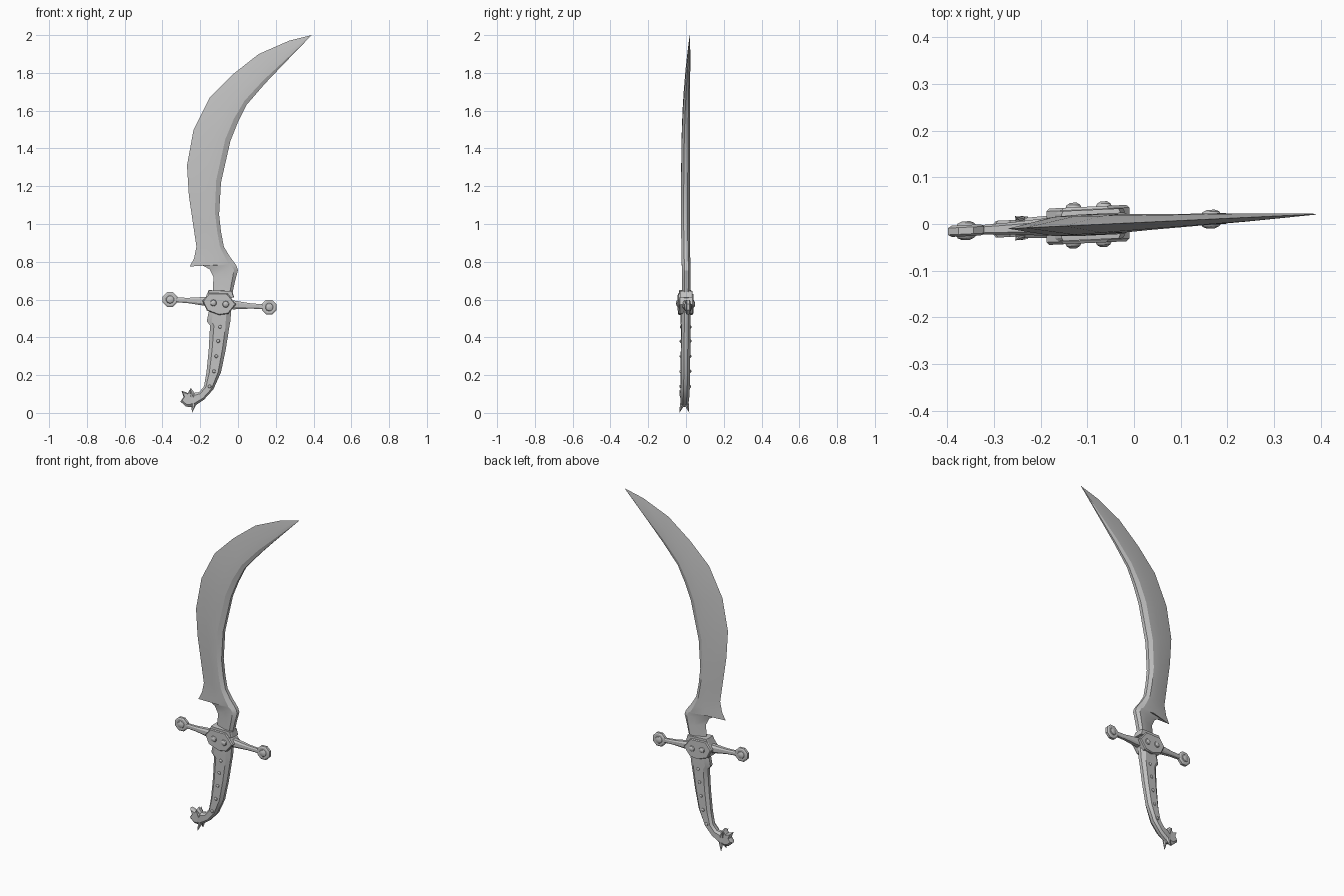
import bpy, bmesh, math
from mathutils import Vector, Matrix

cube = bpy.data.objects.get("Cube")
if cube:
    bpy.data.objects.remove(cube, do_unlink=True)

steel = bpy.data.materials.new("grey_steel")
steel.use_nodes = True
GREY = (0.55, 0.55, 0.55, 1)
steel.diffuse_color = GREY
steel.node_tree.nodes["Principled BSDF"].inputs["Base Color"].default_value = GREY


def finish(name, bm, angle=30):
    """Turn a bmesh into an object, with the whole sword's slight turn in plan."""
    bmesh.ops.recalc_face_normals(bm, faces=bm.faces)
    for v in bm.verts:
        v.co.y += 0.047 * (v.co.x + 0.1) - 0.002
    mesh = bpy.data.meshes.new(name)
    bm.to_mesh(mesh)
    bm.free()
    mesh.materials.append(steel)
    ob = bpy.data.objects.new(name, mesh)
    bpy.context.collection.objects.link(ob)
    bpy.ops.object.select_all(action="DESELECT")
    ob.select_set(True)
    bpy.context.view_layer.objects.active = ob
    bpy.ops.object.shade_smooth_by_angle(angle=math.radians(angle))


def loft(name, stations, half_section, angle=30):
    """Skin between stations (x, z of left edge, x, z of right edge, half thickness)."""
    ring = [(t, -k) for t, k in half_section]
    ring += [(t, k) for t, k in reversed(half_section) if k > 0]
    bm = bmesh.new()
    rows = []
    for x0, z0, x1, z1, h in stations:
        rows.append([bm.verts.new((x0 + (x1 - x0) * t, k * h, z0 + (z1 - z0) * t))
                     for t, k in ring])
    n = len(ring)
    for a, b in zip(rows, rows[1:]):
        for i in range(n):
            j = (i + 1) % n
            bm.faces.new((a[i], a[j], b[j], b[i]))
    bm.faces.new(rows[0])
    bm.faces.new(rows[-1])
    bmesh.ops.remove_doubles(bm, verts=bm.verts, dist=0.0002)
    finish(name, bm, angle)


def plate(name, outline, half, rim=0.85, edge=0.6):
    """Two-sided plate in the xz plane with bevelled rims."""
    c = sum((Vector(p) for p in outline), Vector((0, 0))) / len(outline)
    bm = bmesh.new()
    rows = []
    for y, s in ((-half, rim), (-half * edge, 1), (half * edge, 1), (half, rim)):
        pts = [c + (Vector(p) - c) * s for p in outline]
        rows.append([bm.verts.new((p.x, y, p.y)) for p in pts])
    n = len(outline)
    for a, b in zip(rows, rows[1:]):
        for i in range(n):
            j = (i + 1) % n
            bm.faces.new((a[i], a[j], b[j], b[i]))
    bm.faces.new(rows[0])
    bm.faces.new(rows[-1])
    finish(name, bm, 25)


def studs(name, points, radius, base, height):
    """Low domes on the front and back faces."""
    bm = bmesh.new()
    for x, z in points:
        for side in (-1, 1):
            for r0, r1, y0, y1 in ((1, 0.85, 0, 0.55), (0.85, 0.4, 0.55, 1)):
                mid = base + height * (y0 + y1) / 2
                m = (Matrix.Translation((x, side * mid, z))
                     @ Matrix.Rotation(side * -math.pi / 2, 4, "X"))
                bmesh.ops.create_cone(bm, cap_ends=True, segments=10, radius1=radius * r0,
                                      radius2=radius * r1, depth=height * (y1 - y0), matrix=m)
    finish(name, bm, 50)


def spikes(name, start, tip, radius):
    """Mirrored pair of pointed cones."""
    bm = bmesh.new()
    for side in (-1, 1):
        a = Vector((start[0], side * start[1], start[2]))
        b = Vector((tip[0], side * tip[1], tip[2]))
        m = (Matrix.Translation((a + b) / 2)
             @ (b - a).to_track_quat("Z", "Y").to_matrix().to_4x4())
        bmesh.ops.create_cone(bm, cap_ends=True, segments=6, radius1=radius, radius2=0,
                              depth=(b - a).length, matrix=m)
    finish(name, bm)


# Curved blade: sharp outer edge, chamfered spine
loft("blade", [
    (-.135, .60, -.037, .60, .023), (-.13, .72, -.015, .70, .023),
    (-.15, .76, 0, .755, .023), (-.195, .785, -.006, .775, .023),
    (-.255, .775, -.015, .79, .023), (-.232, .82, -.045, .83, .023),
    (-.22, .88, -.075, .88, .023), (-.235, .98, -.09, .96, .023),
    (-.26, 1.15, -.10, 1.05, .023), (-.27, 1.31, -.09, 1.22, .023),
    (-.235, 1.50, -.04, 1.44, .022), (-.15, 1.67, 0, 1.54, .02),
    (-.03, 1.79, .045, 1.63, .017), (.11, 1.90, .14, 1.74, .013),
    (.27, 1.97, .235, 1.84, .009), (.39, 2.0, .388, 1.998, .001),
], [(0, 0), (.55, .9), (.86, 1), (1, .45)], 22)

# Curved grip with chamfered edges
loft("grip", [
    (-.15, .56, -.035, .56, .025), (-.165, .485, -.04, .485, .025),
    (-.148, .462, -.045, .46, .024), (-.155, .335, -.065, .335, .024),
    (-.167, .215, -.09, .215, .024), (-.18, .14, -.13, .125, .024),
    (-.205, .11, -.18, .07, .023), (-.24, .105, -.235, .033, .021),
    (-.265, .09, -.265, .04, .014),
], [(0, .4), (.2, 1), (.8, 1), (1, .4)])
studs("grip_studs", [(-.095, .455), (-.105, .38), (-.115, .30), (-.127, .22),
                     (-.15, .14)], .01, .022, .009)

# Beast head pommel
plate("pommel_head", [(-.225, .10), (-.25, .132), (-.265, .105), (-.30, .118),
                      (-.288, .085), (-.305, .06), (-.275, .033), (-.235, .03)], .018, .75, .4)
spikes("pommel_horns", (-.235, .012, .045), (-.243, .026, 0), .014)
spikes("pommel_ears", (-.24, .012, .085), (-.255, .026, .125), .013)

# Guard: slim tilted arms, each ending in a studded octagon
ends = [(-.36, .60), (.165, .56)]
for side, (ex, ez) in zip(("right", "left"), ends):
    inner = -.17 if ex < 0 else -.03
    iz = .59 if ex < 0 else .572
    loft(side + "_guard_arm", [(inner, iz - .024, inner, iz + .024, .02),
                               ((inner + ex) / 2, (iz + ez) / 2 - .014,
                                (inner + ex) / 2, (iz + ez) / 2 + .014, .013),
                               (ex, ez - .012, ex, ez + .012, .009)],
         [(0, .6), (.25, 1), (.75, 1), (1, .6)])
    ring = [(ex + .042 * math.cos(math.pi * (i + .5) / 4),
             ez + .042 * math.sin(math.pi * (i + .5) / 4)) for i in range(8)]
    plate(side + "_guard_end", ring, .012, .8, .6)
studs("guard_end_studs", ends, .022, .011, .009)

# Central guard block, its two face plates and studs
hexagon = [(-.188, .592), (-.155, .635), (-.055, .632), (-.01, .575),
           (-.05, .525), (-.10, .518), (-.165, .542)]
plate("guard_block", hexagon, .039, .93, .85)
studs("guard_studs", [(-.13, .582), (-.065, .575)], .018, .038, .011)

# Collar where the blade enters the guard
plate("blade_collar", [(-.17, .615), (-.155, .65), (-.03, .645), (-.02, .61)], .032, .95, .8)
